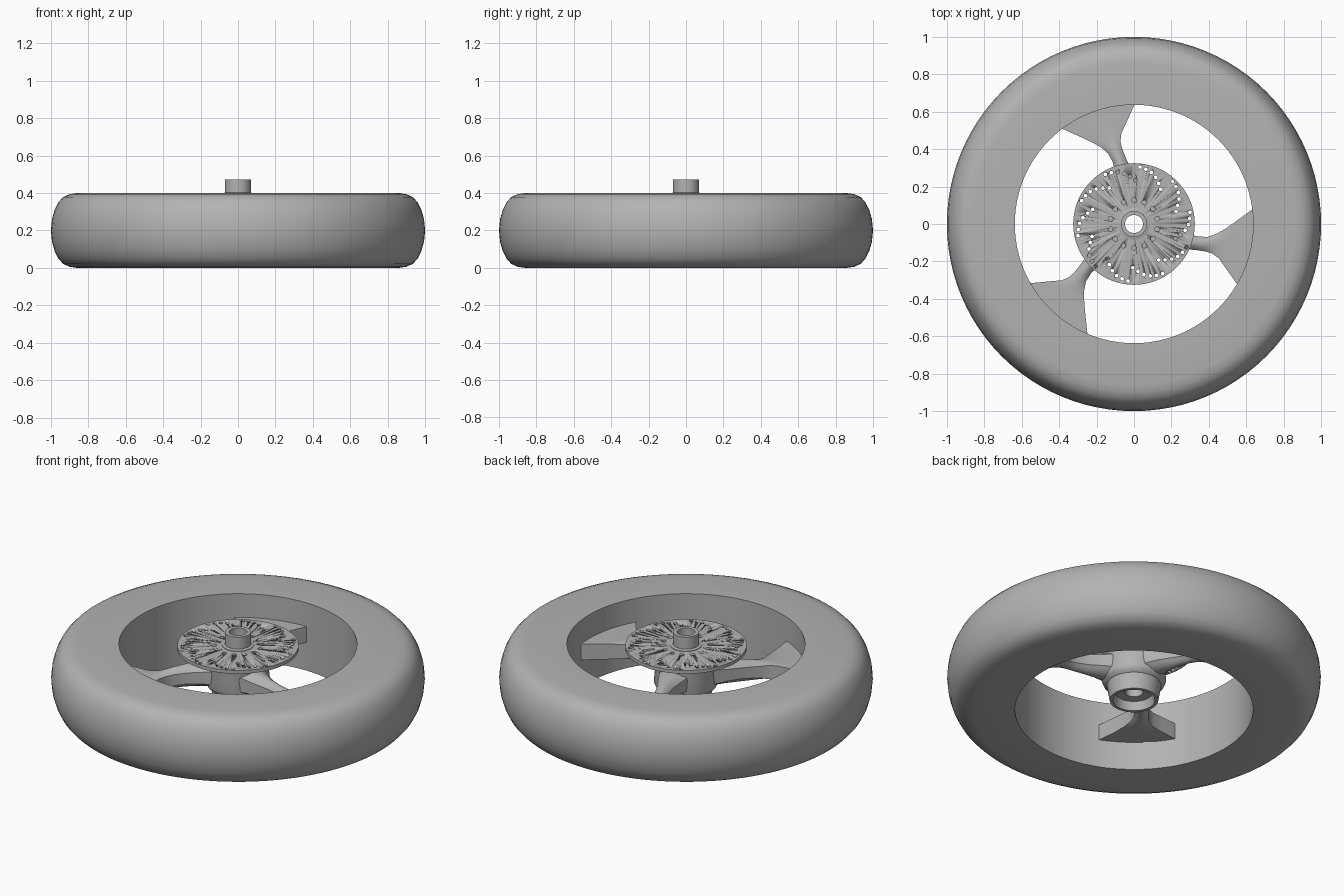
import bpy, bmesh, math
from mathutils import Matrix

cube = bpy.data.objects.get("Cube")
if cube:
    bpy.data.objects.remove(cube, do_unlink=True)

GREY = (0.45, 0.45, 0.45, 1)
grey = bpy.data.materials.new("plain_grey")
grey.use_nodes = True
grey.diffuse_color = GREY
grey.node_tree.nodes["Principled BSDF"].inputs["Base Color"].default_value = GREY


def finish(name, bm, angle=35):
    bmesh.ops.recalc_face_normals(bm, faces=bm.faces)
    mesh = bpy.data.meshes.new(name)
    bm.to_mesh(mesh)
    bm.free()
    mesh.materials.append(grey)
    ob = bpy.data.objects.new(name, mesh)
    bpy.context.collection.objects.link(ob)
    bpy.ops.object.select_all(action='DESELECT')
    ob.select_set(True)
    bpy.context.view_layer.objects.active = ob
    bpy.ops.object.shade_smooth_by_angle(angle=math.radians(angle))
    return ob


def lathe(name, profile, steps=64):
    """Spin a closed (radius, height) outline around the z axis."""
    bm = bmesh.new()
    rings = []
    for i in range(steps):
        a = math.tau * i / steps
        rings.append([bm.verts.new((r * math.cos(a), r * math.sin(a), z)) for r, z in profile])
    n = len(profile)
    for i in range(steps):
        p, q = rings[i], rings[(i + 1) % steps]
        for j in range(n):
            k = (j + 1) % n
            bm.faces.new((p[j], q[j], q[k], p[k]))
    return finish(name, bm)


# Tyre with rounded shoulders and a straight inner wall
MID = 0.2
lower = [(0.637, 0), (0.86, 0), (0.9, 0.006), (0.935, 0.022), (0.96, 0.05),
         (0.98, 0.09), (0.994, 0.14), (1.0, MID)]
upper = [(r, 2 * MID - z) for r, z in reversed(lower[:-1])]
lathe("tyre", lower + upper, 96)

# Hub: recessed cup below, tapered body, bored through
lathe("hub", [(0.048, 0.11), (0.1, 0.11), (0.112, 0.06), (0.13, 0.06), (0.145, 0.15),
              (0.165, 0.165), (0.172, 0.185), (0.165, 0.26), (0.19, 0.376), (0.048, 0.376)])

# Axle sleeve with a collar where it leaves the disc
lathe("axle_sleeve", [(0.048, 0.37), (0.085, 0.37), (0.085, 0.398), (0.07, 0.402),
                      (0.07, 0.472), (0.048, 0.472)], 48)

# Brake disc, drilled with curved arms of vents and a ring of bolt holes
disc = lathe("brake_disc", [(0.05, 0.375), (0.325, 0.375), (0.325, 0.395), (0.05, 0.395)], 72)
holes = bmesh.new()


def add_hole(radius, degrees, size):
    a = math.radians(degrees)
    place = Matrix.Translation((radius * math.cos(a), radius * math.sin(a), 0.385))
    bmesh.ops.create_cone(holes, cap_ends=True, segments=12, radius1=size, radius2=size,
                          depth=0.1, matrix=place)


for arm in range(10):
    for i, radius in enumerate((0.306, 0.3, 0.291, 0.275, 0.254, 0.234)):
        add_hole(radius, 12 + 36 * arm - 6.3 * i, 0.01)
for i in range(14):
    add_hole(0.128, 90 + 360 * i / 14, 0.013)
cutter = finish("hole_cutter", holes)
cutter.hide_render = True
cut = disc.modifiers.new("holes", 'BOOLEAN')
cut.operation = 'DIFFERENCE'
cut.solver = 'EXACT'
cut.object = cutter
bpy.context.view_layer.objects.active = disc
bpy.ops.object.modifier_apply(modifier=cut.name)
bpy.data.objects.remove(cutter, do_unlink=True)

# Spokes: narrow crowned neck fanning out to a wide flat end
# station: distance out, left edge, right edge, top height, crown
STATIONS = [(0.12, 0.07, -0.11, 0.31, 0.4), (0.2, 0.035, -0.095, 0.305, 0.5),
            (0.28, 0.008, -0.078, 0.295, 0.5), (0.35, 0.003, -0.07, 0.285, 0.45),
            (0.4, 0.012, -0.067, 0.275, 0.35), (0.44, 0.035, -0.07, 0.268, 0.2),
            (0.48, 0.07, -0.088, 0.263, 0.1), (0.53, 0.122, -0.135, 0.26, 0),
            (0.6, 0.205, -0.205, 0.26, 0)]
BOTTOM = 0.167
ACROSS = 8


def spoke(name, degrees):
    bm = bmesh.new()
    turn = Matrix.Rotation(math.radians(degrees), 4, 'Z')
    rings = []
    for x, left, right, top, crown in STATIONS:
        upper_row, lower_row = [], []
        for i in range(ACROSS + 1):
            t = i / ACROSS
            y = left + (right - left) * t
            out = math.sqrt(0.639 ** 2 - y * y) if x == STATIONS[-1][0] else x
            drop = crown * (top - BOTTOM) / 2 * (2 * t - 1) ** 2
            upper_row.append(bm.verts.new((out, y, top - drop)))
            lower_row.append(bm.verts.new((out, y, BOTTOM + drop)))
        rings.append(upper_row + lower_row[::-1])
    n = len(rings[0])
    for p, q in zip(rings, rings[1:]):
        for j in range(n):
            k = (j + 1) % n
            bm.faces.new((p[j], p[k], q[k], q[j]))
    bm.faces.new(rings[0])
    bm.faces.new(rings[-1])
    bm.transform(turn)
    finish(name, bm)


for i, name in enumerate(("left_spoke", "back_spoke", "right_spoke")):
    spoke(name, -11.6 + 120 * i)
